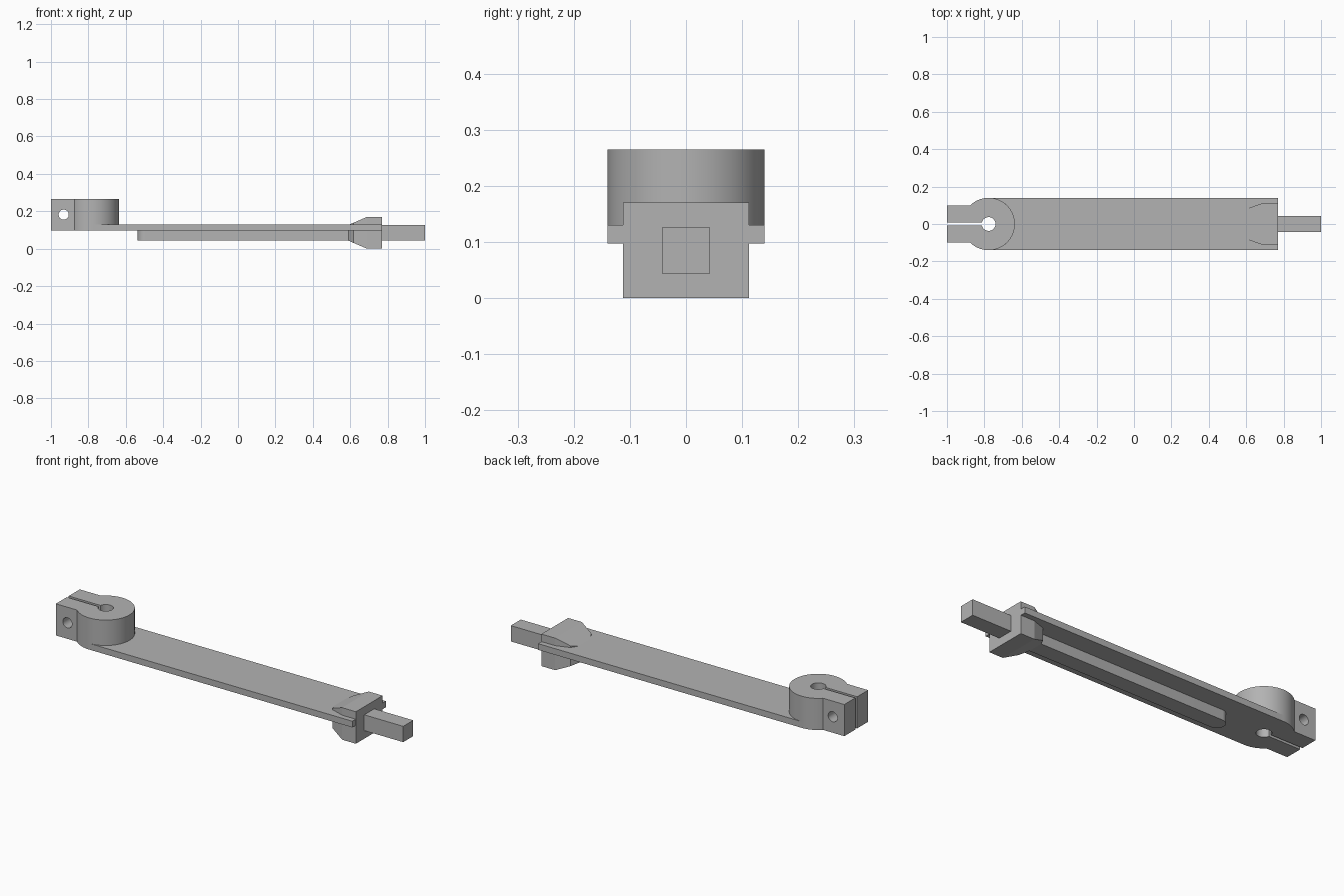
import bpy, bmesh, math

if "Cube" in bpy.data.objects:
    bpy.data.objects.remove(bpy.data.objects["Cube"])

grey = bpy.data.materials.new("plain_grey")
grey.diffuse_color = (0.45, 0.45, 0.45, 1)
grey.use_nodes = True
grey.node_tree.nodes["Principled BSDF"].inputs["Base Color"].default_value = grey.diffuse_color


def make(name, bm):
    bmesh.ops.recalc_face_normals(bm, faces=bm.faces)
    mesh = bpy.data.meshes.new(name)
    bm.to_mesh(mesh)
    bm.free()
    mesh.materials.append(grey)
    ob = bpy.data.objects.new(name, mesh)
    bpy.context.collection.objects.link(ob)
    return ob


def prism(name, outline, z0, z1):
    bm = bmesh.new()
    face = bm.faces.new([bm.verts.new((x, y, z0)) for x, y in outline])
    ext = bmesh.ops.extrude_face_region(bm, geom=[face])
    for v in ext["geom"]:
        if isinstance(v, bmesh.types.BMVert):
            v.co.z = z1
    return make(name, bm)


def loft(name, sections, zc):
    # rectangular sections (x, half width, half height) joined along x
    bm = bmesh.new()
    rings = [[bm.verts.new((x, sy * hy, zc + sz * hz))
              for sy, sz in ((-1, -1), (1, -1), (1, 1), (-1, 1))]
             for x, hy, hz in sections]
    for a, b in zip(rings, rings[1:]):
        for i in range(4):
            j = (i + 1) % 4
            bm.faces.new((a[i], a[j], b[j], b[i]))
    bm.faces.new(rings[0])
    bm.faces.new(rings[-1])
    return make(name, bm)


def arc(cx, r, a0, a1, n):
    return [(cx + r * math.cos(a0 + (a1 - a0) * i / n),
             r * math.sin(a0 + (a1 - a0) * i / n)) for i in range(n + 1)]


def smooth(ob):
    bpy.ops.object.select_all(action='DESELECT')
    ob.select_set(True)
    bpy.context.view_layer.objects.active = ob
    bpy.ops.object.shade_smooth_by_angle(angle=math.radians(30))


CX, R, HOLE, LUG, SLOT = -0.777, 0.14, 0.037, 0.1, 0.008
Z0, Z1, TOP = 0.097, 0.13, 0.265

# split clamp: round boss, two lugs, bore and slot in a single outline
t = math.pi - math.asin(LUG / R)
s = math.pi - math.asin(SLOT / HOLE)
outline = ([(-1, -LUG)] + arc(CX, R, -t, t, 56) + [(-1, LUG), (-1, SLOT)]
           + arc(CX, HOLE, s, -s, 28) + [(-1, -SLOT)])
clamp = prism("split_clamp", outline, Z0, TOP)

# bolt hole across the lugs
bm = bmesh.new()
bmesh.ops.create_cone(bm, cap_ends=True, segments=28, radius1=0.027,
                      radius2=0.027, depth=0.5)
cutter = make("bolt_hole_cutter", bm)
cutter.rotation_euler.x = math.pi / 2
cutter.location = (-0.932, 0, 0.182)
cutter.hide_render = True
bpy.context.view_layer.update()
mod = clamp.modifiers.new("bolt_hole", 'BOOLEAN')
mod.operation = 'DIFFERENCE'
mod.solver = 'EXACT'
mod.object = cutter
bpy.context.view_layer.objects.active = clamp
bpy.ops.object.modifier_apply(modifier=mod.name)
bpy.data.objects.remove(cutter)
smooth(clamp)

# flat arm, hugging the round boss
arm = prism("arm_plate", arc(CX, R, -math.pi / 2, math.pi / 2, 32)
            + [(0.77, R), (0.77, -R)], Z0, Z1)
smooth(arm)

# narrow round-ended rib under the arm
rib = prism("under_rib", arc(-0.495, 0.042, math.pi / 2, 1.5 * math.pi, 20)
            + [(0.7, -0.042), (0.7, 0.042)], 0.043, Z0)
smooth(rib)

# flared end block and square shaft
loft("end_block", [(0.59, 0.042, 0.042), (0.617, 0.087, 0.0536),
                   (0.69, 0.112, 0.085), (0.771, 0.112, 0.085)], 0.085)
loft("square_shaft", [(0.77, 0.042, 0.042), (1.0, 0.042, 0.042)], 0.085)
